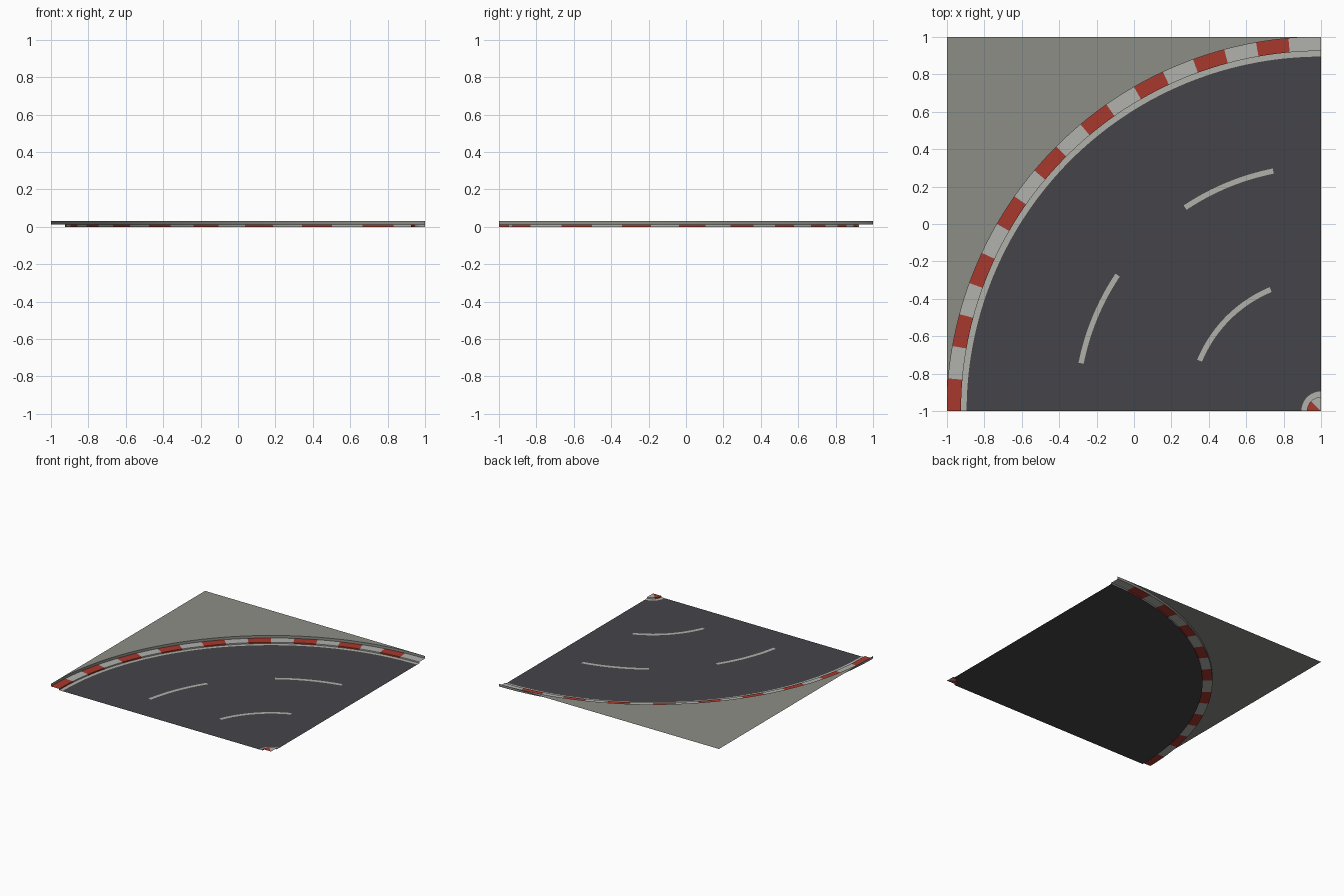
import bpy, bmesh, math

if "Cube" in bpy.data.objects:
    bpy.data.objects.remove(bpy.data.objects["Cube"])

CX, CY = 1.0, -1.0              # centre of the bend
KERB_Z, SLAB_Z = 0.011, 0.032   # kerb and pavement heights
R_OUT, R_KERB, R_LINE = 2.0, 1.925, 1.895
R_ISLE, R_ISLE_LINE = 0.075, 0.105


def material(name, srgb):
    m = bpy.data.materials.new(name)
    lin = [((c / 255 + 0.055) / 1.055) ** 2.4 for c in srgb]
    m.diffuse_color = (*lin, 1)
    m.use_nodes = True
    m.node_tree.nodes["Principled BSDF"].inputs["Base Color"].default_value = m.diffuse_color
    return m


ASPHALT = material("asphalt", (69, 68, 73))
PAINT = material("road_paint", (176, 177, 169))
WHITE = material("kerb_white", (177, 178, 174))
RED = material("kerb_red", (168, 56, 44))
CONCRETE = material("concrete", (140, 141, 134))


def sweep(name, profile, mats, steps, start=90, end=180, blocks=1):
    """Sweep (radius, z) points, outermost first, around the bend centre.
    Colours alternate over equal angular blocks, counted from the end."""
    bm = bmesh.new()
    rows = []
    for i in range(steps + 1):
        a = math.radians(start + (end - start) * i / steps)
        c, s = math.cos(a), math.sin(a)
        row = []
        for r, z in profile:
            if r == "edge":     # reach out to the square tile border
                r = 2 / max(abs(c), abs(s))
            row.append(bm.verts.new((CX + r * c, CY + r * s, z)))
        rows.append(row)
    for i in range(steps):
        block = blocks - 1 - i * blocks // steps
        for j in range(len(profile) - 1):
            a, b = rows[i], rows[i + 1]
            f = bm.faces.new((a[j], b[j], b[j + 1], a[j + 1]))
            f.material_index = block % len(mats)
    bmesh.ops.remove_doubles(bm, verts=bm.verts, dist=1e-5)
    mesh = bpy.data.meshes.new(name)
    bm.to_mesh(mesh)
    bm.free()
    for m in mats:
        mesh.materials.append(m)
    ob = bpy.data.objects.new(name, mesh)
    bpy.context.collection.objects.link(ob)
    bpy.ops.object.select_all(action='DESELECT')
    ob.select_set(True)
    bpy.context.view_layer.objects.active = ob
    bpy.ops.object.shade_smooth_by_angle(angle=math.radians(30))
    return ob


# Road surface
sweep("road", [(R_KERB, 0), (R_ISLE, 0)], [ASPHALT], 72)

# Outer kerb: flat top and inner riser, in 5 degree blocks
sweep("outer_kerb", [(R_OUT, KERB_Z), (R_KERB, KERB_Z), (R_KERB, 0)],
      [RED, WHITE], 72, blocks=18)

# Raised pavement corner with its curved wall
sweep("pavement", [("edge", SLAB_Z), (R_OUT, SLAB_Z), (R_OUT, KERB_Z)],
      [CONCRETE], 72)

# Small inner kerb at the bend centre
sweep("inner_kerb", [(R_ISLE, 0), (R_ISLE, KERB_Z), (0, KERB_Z)],
      [RED, WHITE], 16, blocks=2)

# Painted edge lines and lane dashes
LIFT = 0.001
sweep("outer_edge_line", [(R_KERB, LIFT), (R_LINE, LIFT)], [PAINT], 72)
sweep("inner_edge_line", [(R_ISLE_LINE, LIFT), (R_ISLE, LIFT)], [PAINT], 16)
for label, r, a, b in (("inner", 0.703, 112.5, 157.5),
                       ("outer_right", 1.308, 101.25, 123.75),
                       ("outer_left", 1.308, 146.25, 168.75)):
    sweep("lane_dash_" + label, [(r + 0.014, LIFT), (r - 0.014, LIFT)],
          [PAINT], 18, a, b)
